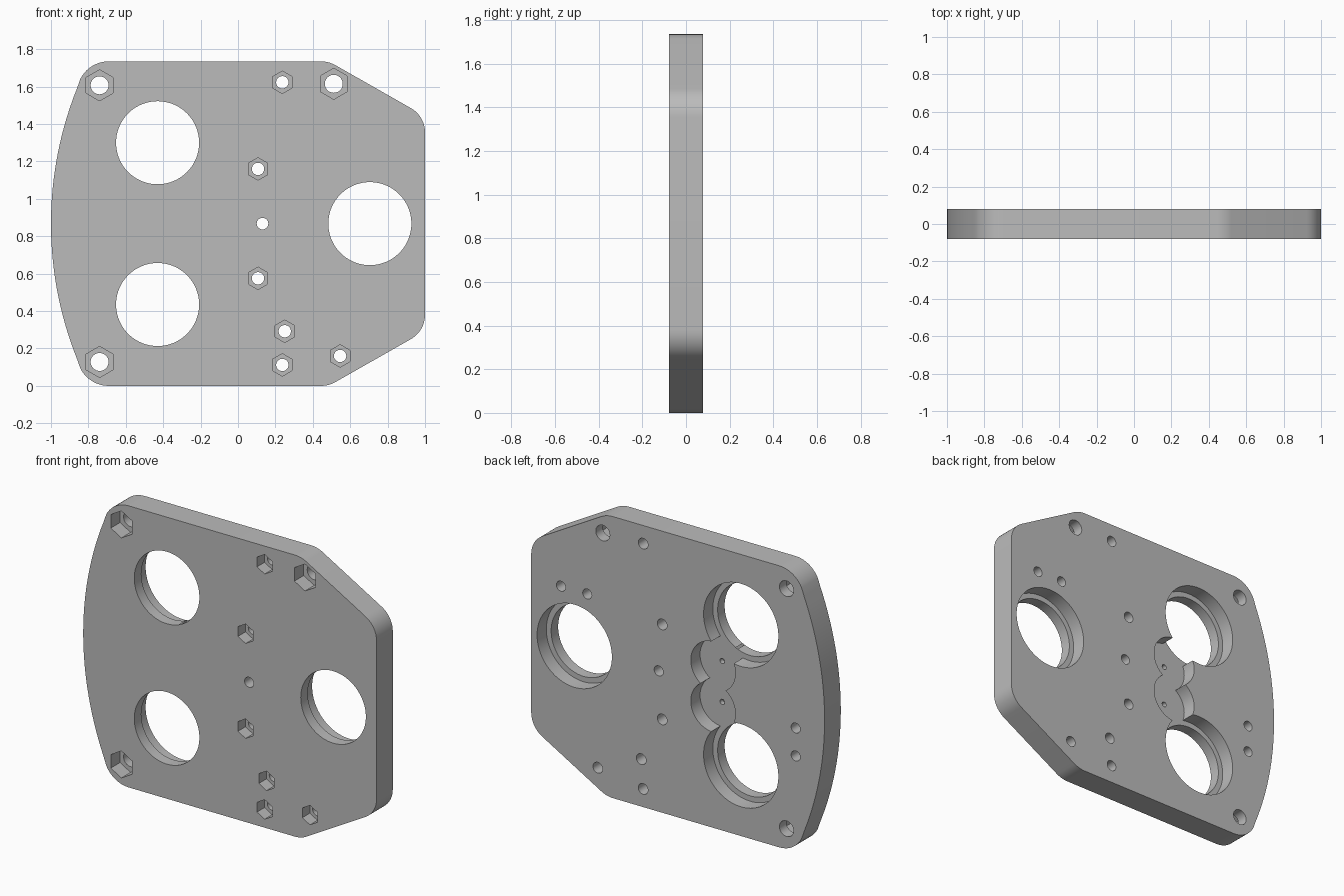
import bpy, bmesh
from math import sin, cos, pi, sqrt, tan
from mathutils import Vector

if "Cube" in bpy.data.objects:
    bpy.data.objects.remove(bpy.data.objects["Cube"], do_unlink=True)

HALF = 0.079          # half thickness of the plate
MID = 0.8675          # height of the symmetry line
FRONT, BACK = -HALF, HALF

grey = bpy.data.materials.new("machined_grey")
grey.use_nodes = True
colour = (0.5, 0.5, 0.5, 1)
grey.diffuse_color = colour
grey.node_tree.nodes["Principled BSDF"].inputs["Base Color"].default_value = colour


def prism(name, points, y0, y1):
    """Extrude an x-z profile from y0 to y1."""
    bm = bmesh.new()
    face = bm.faces.new([bm.verts.new((x, y0, z)) for x, z in points])
    ext = bmesh.ops.extrude_face_region(bm, geom=[face])
    verts = [g for g in ext["geom"] if isinstance(g, bmesh.types.BMVert)]
    bmesh.ops.translate(bm, verts=verts, vec=(0, y1 - y0, 0))
    bmesh.ops.recalc_face_normals(bm, faces=bm.faces)
    mesh = bpy.data.meshes.new(name)
    bm.to_mesh(mesh)
    bm.free()
    mesh.materials.append(grey)
    obj = bpy.data.objects.new(name, mesh)
    bpy.context.collection.objects.link(obj)
    return obj


def ring(x, z, r, n):
    return [(x + r * cos(pi / 2 + 2 * pi * i / n), z + r * sin(pi / 2 + 2 * pi * i / n))
            for i in range(n)]


def fillet(prev, corner, nxt, r, n=10):
    """Points of a round of radius r at a corner."""
    p, c, q = Vector(prev), Vector(corner), Vector(nxt)
    a, b = (p - c).normalized(), (q - c).normalized()
    half = a.angle(b) / 2
    centre = c + (a + b).normalized() * (r / sin(half))
    t = r / tan(half)
    u, v = c + a * t - centre, c + b * t - centre
    sweep = u.angle(v)
    return [tuple(centre + (u * sin(sweep * (1 - i / n)) + v * sin(sweep * i / n)) / sin(sweep))
            for i in range(n + 1)]


# Outline: upper half, from the right side round to the bowed left side
R = 1.95
top = 2 * MID
bow_x = lambda h: R - 1 - sqrt(R * R - h * h)
tip = (bow_x(MID), top)
slope = (tip[0] - MID / sqrt(R * R - MID * MID), top - 1)
upper = fillet((1, MID), (1, 1.442), (0.485, top), 0.15)
upper += fillet((1, 1.442), (0.485, top), tip, 0.16)
upper += fillet((0.485, top), tip, slope, 0.17)
start = upper[-1][1] - MID
upper += [(bow_x(start * (1 - i / 16)), MID + start * (1 - i / 16)) for i in range(1, 17)]
lower = [(x, top - z) for x, z in reversed(upper[:-1])]
plate = prism("mounting_plate", upper + lower, FRONT, BACK)

cutters = []


def cut(x, z, r, y0, y1, n=32):
    cutters.append(prism("cutter", ring(x, z, r, n), y0, y1))


OVER = 0.05
DEEP = 0.09

# Large bores with a wider recess at the back
for x, z in [(0.705, MID), (-0.43, 1.30), (-0.43, top - 1.30)]:
    cut(x, z, 0.222, FRONT - OVER, BACK + OVER, 96)
    cut(x, z, 0.255, BACK - DEEP, BACK + OVER, 96)

# Twin round pockets at the back, each with a small pilot hole
for side in (-1, 1):
    z = MID + side * 0.126
    cut(-0.24, z, 0.152, BACK - DEEP, BACK + OVER, 64)
    cut(-0.24, z, 0.016, BACK - DEEP - 0.03, BACK, 16)

# Bolt holes with hexagonal nut recesses at the front
large = [(-0.74, 1.607), (-0.74, top - 1.607), (0.512, 1.615)]
small = [(0.237, 1.623), (0.237, top - 1.623), (0.107, 1.16),
         (0.107, top - 1.16), (0.25, 0.292), (0.546, 0.16)]
for spots, hole, nut, depth in [(large, 0.048, 0.083, DEEP), (small, 0.033, 0.06, 0.073)]:
    for x, z in spots:
        cut(x, z, hole, FRONT - OVER, BACK + OVER)
        cut(x, z, nut, FRONT - OVER, FRONT + depth, 6)

# Plain centre hole
cut(0.131, MID, 0.031, FRONT - OVER, BACK + OVER)

# Blind holes at the back
for x, z in [(0.797, 1.211), (0.618, 1.211), (-0.803, 0.765), (-0.803, 0.593)]:
    cut(x, z, 0.031, BACK - 0.11, BACK + OVER)

# Apply every cut, then remove the cutters
bpy.ops.object.select_all(action='DESELECT')
bpy.context.view_layer.objects.active = plate
plate.select_set(True)
for c in cutters:
    c.hide_render = True
    mod = plate.modifiers.new("cut", 'BOOLEAN')
    mod.operation = 'DIFFERENCE'
    mod.solver = 'EXACT'
    mod.object = c
    bpy.ops.object.modifier_apply(modifier=mod.name)
    bpy.data.objects.remove(c, do_unlink=True)
bpy.ops.object.shade_smooth_by_angle()
